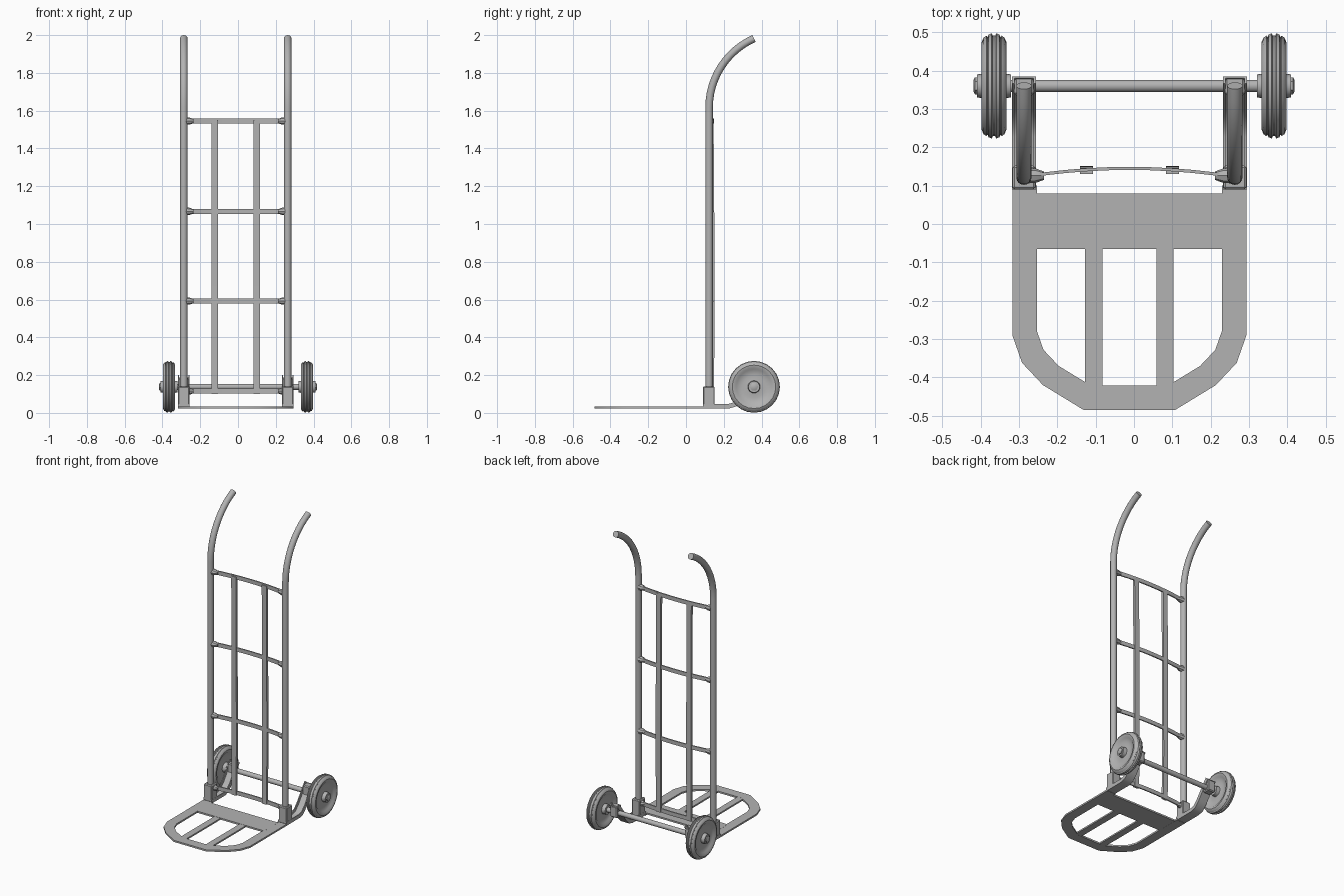
import bpy, bmesh
from math import sin, cos, pi, radians
from mathutils import Vector, Matrix

cube = bpy.data.objects.get("Cube")
if cube:
    bpy.data.objects.remove(cube)

GREY = (0.45, 0.45, 0.45, 1)
metal = bpy.data.materials.new("grey metal")
metal.use_nodes = True
metal.diffuse_color = GREY
metal.node_tree.nodes["Principled BSDF"].inputs["Base Color"].default_value = GREY

CX = -0.012              # middle of the frame
POST_X, POST_Y = 0.275, 0.122
AXLE_Y, AXLE_Z = 0.36, 0.138
X, Z = Vector((1, 0, 0)), Vector((0, 0, 1))


def finish(name, bm):
    bmesh.ops.recalc_face_normals(bm, faces=bm.faces)
    mesh = bpy.data.meshes.new(name)
    bm.to_mesh(mesh)
    bm.free()
    mesh.materials.append(metal)
    obj = bpy.data.objects.new(name, mesh)
    bpy.context.collection.objects.link(obj)
    bpy.ops.object.select_all(action='DESELECT')
    obj.select_set(True)
    bpy.context.view_layer.objects.active = obj
    bpy.ops.object.shade_smooth_by_angle(angle=radians(35))
    return obj


def circle(r, n=14):
    return [(r * cos(2 * pi * i / n), r * sin(2 * pi * i / n)) for i in range(n)]


def rect(w, h):
    return [(-w / 2, -h / 2), (w / 2, -h / 2), (w / 2, h / 2), (-w / 2, h / 2)]


def sweep(name, path, section, side):
    """Sweep a closed section along a flat path; side is the path plane's normal."""
    pts = [Vector(p) for p in path]
    bm = bmesh.new()
    rings = []
    for i, p in enumerate(pts):
        a = (p - pts[max(i - 1, 0)]).normalized()
        b = (pts[min(i + 1, len(pts) - 1)] - p).normalized()
        t = (a + b).normalized()
        up = side.cross(t) / max(t.dot(b if b.length else a), 0.5)
        rings.append([bm.verts.new(p + side * u + up * v) for u, v in section])
    n = len(section)
    for r, s in zip(rings, rings[1:]):
        for k in range(n):
            bm.faces.new((r[k], r[(k + 1) % n], s[(k + 1) % n], s[k]))
    bm.faces.new(rings[0])
    bm.faces.new(rings[-1])
    return finish(name, bm)


def box(name, x0, x1, y0, y1, z0, z1, bevel=0.0):
    bm = bmesh.new()
    bmesh.ops.create_cube(bm, size=1)
    bm.transform(Matrix.Translation(((x0 + x1) / 2, (y0 + y1) / 2, (z0 + z1) / 2))
                 @ Matrix.Diagonal((x1 - x0, y1 - y0, z1 - z0, 1)))
    if bevel:
        bmesh.ops.bevel(bm, geom=bm.edges[:], offset=bevel, segments=1, affect='EDGES')
    return finish(name, bm)


def lathe_x(name, profile, centre, n=24):
    """Revolve (offset along x, radius) points about the x axis."""
    bm = bmesh.new()
    rings = [[bm.verts.new(Vector(centre) + Vector((dx, c, s))) for c, s in circle(r, n)]
             for dx, r in profile]
    for r, s in zip(rings, rings[1:]):
        for k in range(n):
            bm.faces.new((r[k], r[(k + 1) % n], s[(k + 1) % n], s[k]))
    bm.faces.new(rings[0])
    bm.faces.new(rings[-1])
    return finish(name, bm)


def bow_y(x):
    """Depth of the bowed crossbars at x."""
    return 0.145 - 0.022 * ((x - CX) / POST_X) ** 2


# Wheel half profile: hub, dished disc, tyre wall and grooved tread
half = [(0.044, 0.018), (0.044, 0.03), (0.02, 0.033), (0.016, 0.06), (0.022, 0.092),
        (0.029, 0.1), (0.032, 0.115), (0.027, 0.126), (0.02, 0.131), (0.017, 0.127),
        (0.014, 0.134), (0.006, 0.137), (0.003, 0.131)]
wheel_profile = half + [(-dx, r) for dx, r in reversed(half)]

for label, s in (("left", 1), ("right", -1)):
    px = CX + s * POST_X

    # Upright with its curved handle
    path = [(px, POST_Y, 0.03), (px, POST_Y, 0.8)]
    for i in range(13):
        a = radians(66) * i / 12
        path.append((px, POST_Y + 0.402 * (1 - cos(a)), 1.615 + 0.402 * sin(a)))
    sweep(label + "_upright", path, circle(0.02, 16), X)

    # Socket at the foot of the upright
    box(label + "_socket", px - 0.03, px + 0.03, 0.09, 0.152, 0.03, 0.14, 0.005)

    # Bracket that curls up from the toe plate to the axle
    w, f = 0.031, 0.024
    channel = [(-w, 0), (w, 0), (w, f), (w - 0.006, f), (w - 0.006, 0.006),
               (0.006 - w, 0.006), (0.006 - w, f), (-w, f)]
    channel = [(u, -v) for u, v in channel]
    sweep(label + "_axle_bracket",
          [(px, 0.09, 0.024), (px, 0.23, 0.024), (px, 0.265, 0.034),
           (px, 0.30, 0.07), (px, 0.385, 0.185)], [(u, -v) for u, v in channel], X)
    box(label + "_axle_clamp", px - 0.026, px + 0.026, 0.335, 0.385, 0.11, 0.185, 0.006)

    # Wheel, spacer and axle nut
    centre = (s * 0.365, AXLE_Y, AXLE_Z)
    lathe_x(label + "_wheel", wheel_profile, centre)
    lathe_x(label + "_axle_nut", [(0.0, 0.022), (s * 0.05, 0.022), (s * 0.054, 0.014)],
            centre, 6)

    # Upright slat and toe plate slat
    bx = CX + s * 0.112
    sweep(label + "_back_slat",
          [(bx, 0.139, 0.1), (bx, 0.143, 0.4), (bx, 0.142, 1.0), (bx, 0.138, 1.55)],
          rect(0.034, 0.016), X)
    tx = CX + s * 0.093
    box(label + "_toe_slat", tx - 0.0225, tx + 0.0225, -0.43, -0.05, 0.023, 0.033)

# Axle
lathe_x("axle", [(-0.41, 0.016), (0.41, 0.016)], (0, AXLE_Y, AXLE_Z), 16)

# Bowed crossbars with flared ends at the uprights
for i, z in enumerate((0.115, 0.592, 1.067, 1.545)):
    xs = [CX + POST_X * (k / 5 - 1) for k in range(11)]
    sweep("crossbar_%d" % (i + 1), [(x, bow_y(x), z) for x in xs], rect(0.026, 0.008), Z)
    for s in (-1, 1):
        lathe_x("crossbar_end_%d" % (i + 1),
                [(0, 0.02), (-s * 0.02, 0.019), (-s * 0.042, 0.011)],
                (CX + s * (POST_X - 0.01), 0.126, z), 8)

# Rounded toe frame and its wide rear plate
bend = [(0.273, 0.1), (0.273, -0.285), (0.252, -0.345), (0.205, -0.395), (0.11, -0.453)]
outline = [(CX - x, y, 0.028) for x, y in bend] + [(CX + x, y, 0.028) for x, y in reversed(bend)]
sweep("toe_frame", outline, rect(0.011, 0.064), Z)
box("toe_plate", CX - 0.25, CX + 0.25, -0.065, 0.08, 0.023, 0.034)
